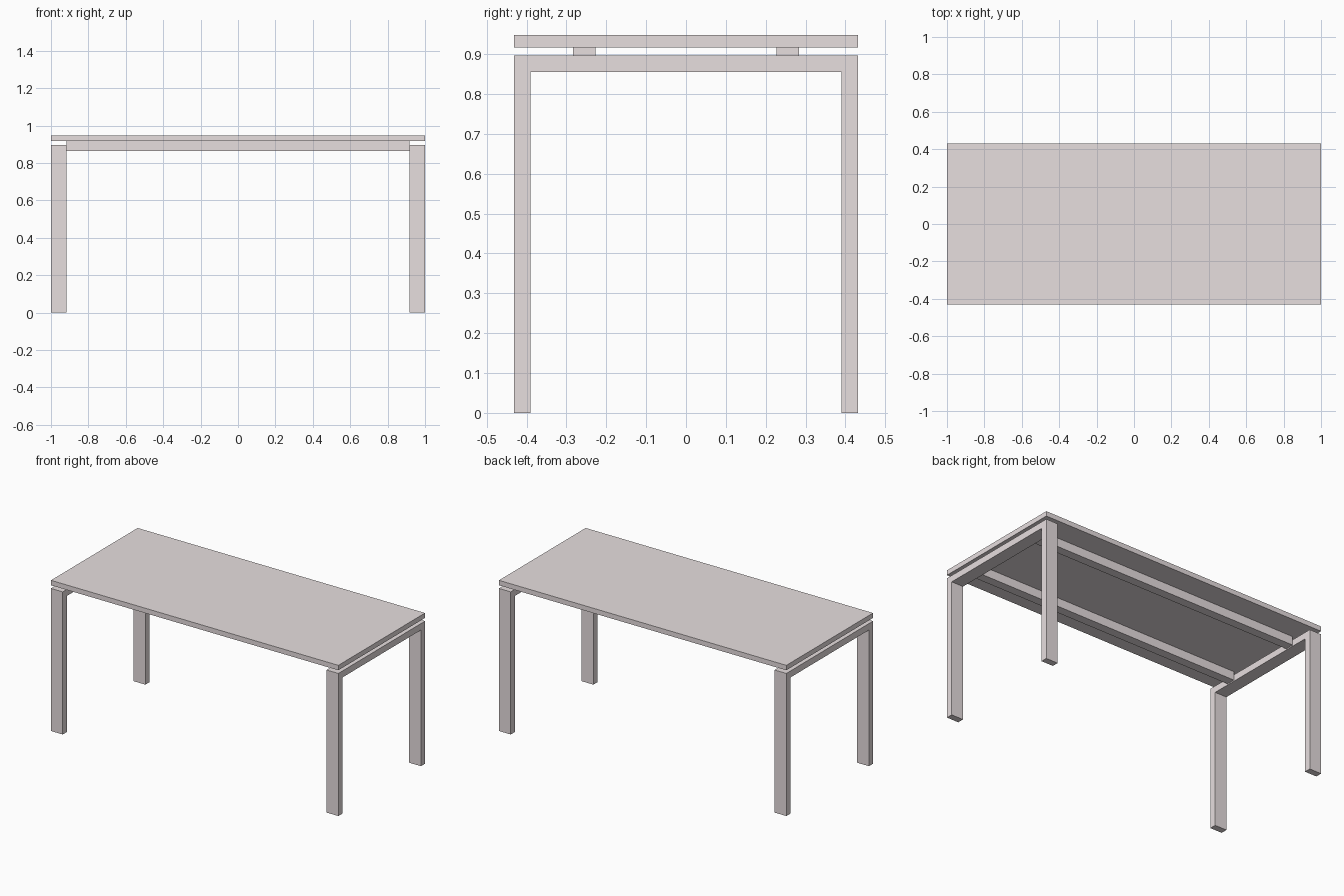
import bpy
import bmesh

if "Cube" in bpy.data.objects:
    bpy.data.objects.remove(bpy.data.objects["Cube"])

# Pale warm grey finish shared by all parts
finish = bpy.data.materials.new("pale_finish")
finish.diffuse_color = (0.8, 0.735, 0.74, 1)
finish.use_nodes = True
finish.node_tree.nodes["Principled BSDF"].inputs["Base Color"].default_value = finish.diffuse_color


def mesh_object(name, bm):
    bmesh.ops.recalc_face_normals(bm, faces=bm.faces)
    mesh = bpy.data.meshes.new(name)
    bm.to_mesh(mesh)
    bm.free()
    mesh.materials.append(finish)
    obj = bpy.data.objects.new(name, mesh)
    bpy.context.collection.objects.link(obj)
    return obj


def box(name, x, y, z):
    bm = bmesh.new()
    bmesh.ops.create_cube(bm, size=1)
    for v in bm.verts:
        v.co = [r[0] if c < 0 else r[1] for c, r in zip(v.co, (x, y, z))]
    return mesh_object(name, bm)


HALF_Y = 0.431      # half depth of the table
LEG_IN = 0.918      # inner x face of the leg frames
BAR = 0.041         # thickness of the leg frame
FRAME_TOP = 0.897

# Table top
box("table_top", (-1, 1), (-HALF_Y, HALF_Y), (0.917, 0.948))

# Leg frames: upside-down U profile extruded along x
inner = HALF_Y - BAR
profile = [(-HALF_Y, 0), (-HALF_Y, FRAME_TOP), (HALF_Y, FRAME_TOP), (HALF_Y, 0),
           (inner, 0), (inner, FRAME_TOP - BAR), (-inner, FRAME_TOP - BAR), (-inner, 0)]
for side, x0, x1 in (("left", -1, -LEG_IN), ("right", LEG_IN, 1)):
    bm = bmesh.new()
    face = bm.faces.new([bm.verts.new((x0, y, z)) for y, z in profile])
    ext = bmesh.ops.extrude_face_region(bm, geom=[face], use_keep_orig=True)
    verts = [g for g in ext["geom"] if isinstance(g, bmesh.types.BMVert)]
    bmesh.ops.translate(bm, verts=verts, vec=(x1 - x0, 0, 0))
    mesh_object(f"{side}_leg_frame", bm)

# Long rails that carry the top between the frames
for side, y in (("front", -0.255), ("back", 0.255)):
    box(f"{side}_rail", (-LEG_IN, LEG_IN), (y - 0.028, y + 0.028), (0.863, 0.917))
